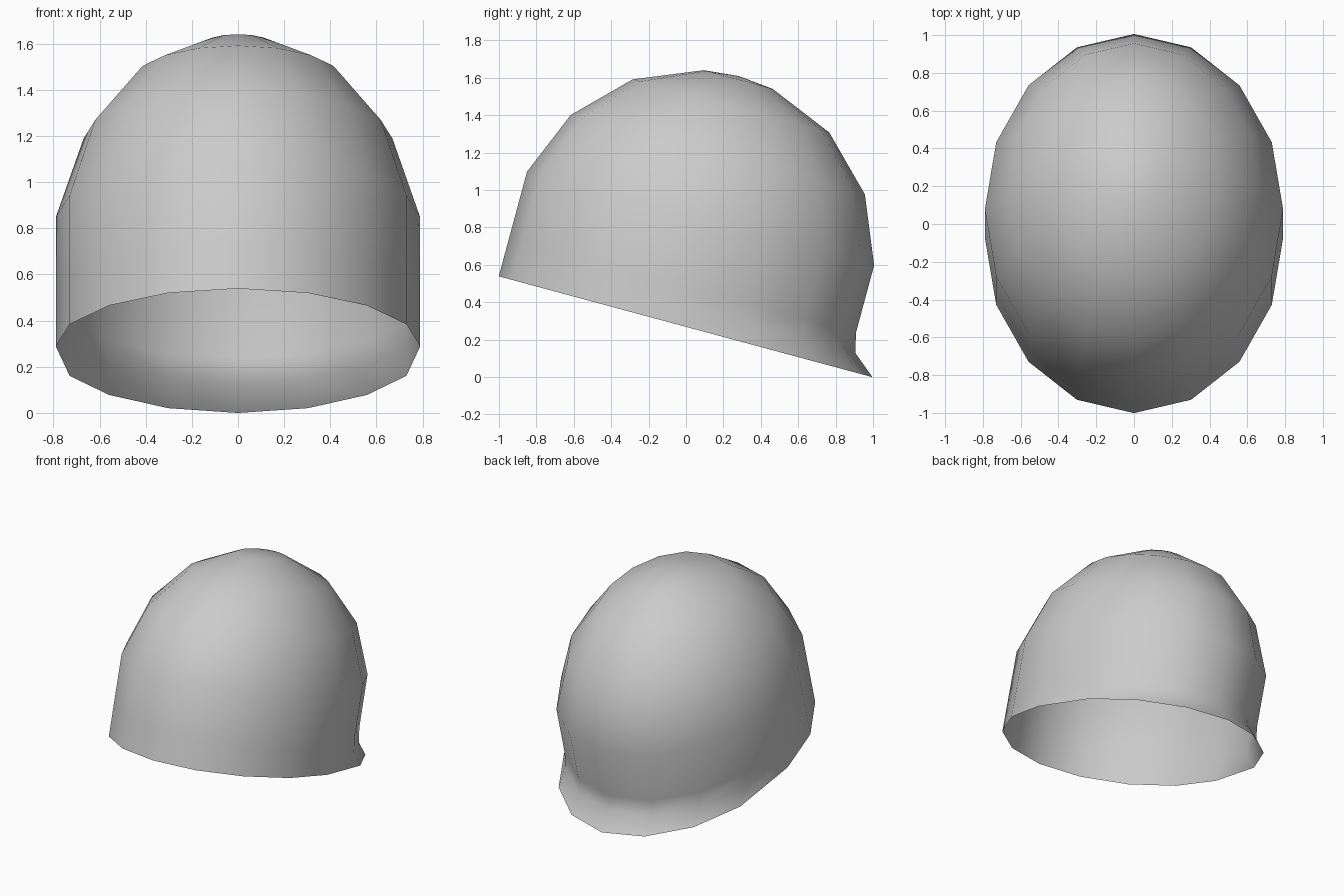
import bpy, bmesh
from math import sin, cos, pi, radians
from mathutils import Matrix

if "Cube" in bpy.data.objects:
    bpy.data.objects.remove(bpy.data.objects["Cube"])

SEG = 16
RX, R = 0.805, 0.98          # half width and half length of the dome

bm = bmesh.new()


def ring(rx, ry, z, push=0.0):
    """Oval ring; the rear vertices are pushed back to flare the neck lip."""
    verts = []
    for i in range(SEG):
        a = 2 * pi * i / SEG
        rear = cos(a)
        shift = push * (0.84 + 0.16 * rear ** 4) if rear > 0.01 else 0.0
        verts.append(bm.verts.new((rx * sin(a), ry * rear + shift, z)))
    return verts


# dome rings, from the crown down
rings = []
for deg in (11.25, 33.75, 56.25, 78.75):
    t = radians(deg)
    rings.append(ring(RX * sin(t), R * sin(t), R * cos(t)))

# straight wall with the flared neck lip at the back
s = sin(radians(78.75))
for z, push in ((-0.181, 0.0), (-0.287, 0.025), (-0.388, 0.147)):
    rings.append(ring(RX * s, R * s, z, push))

# crown fan and wall faces
crown = bm.verts.new((0, 0, R))
for i in range(SEG):
    j = (i + 1) % SEG
    bm.faces.new((crown, rings[0][i], rings[0][j]))
    for a, b in zip(rings, rings[1:]):
        bm.faces.new((a[i], b[i], b[j], a[j]))
bmesh.ops.recalc_face_normals(bm, faces=bm.faces)
if sum(f.normal.dot(f.calc_center_median()) for f in bm.faces) < 0:
    bmesh.ops.reverse_faces(bm, faces=bm.faces)

# tilt the whole shell backwards and lift it onto the ground
bm.transform(Matrix.Translation((0, 0.028, 0.663)) @ Matrix.Rotation(radians(-15.1), 4, 'X'))

for f in bm.faces:
    f.smooth = True
mesh = bpy.data.meshes.new("helmet_shell")
bm.to_mesh(mesh)
bm.free()
helmet = bpy.data.objects.new("helmet_shell", mesh)
bpy.context.collection.objects.link(helmet)
